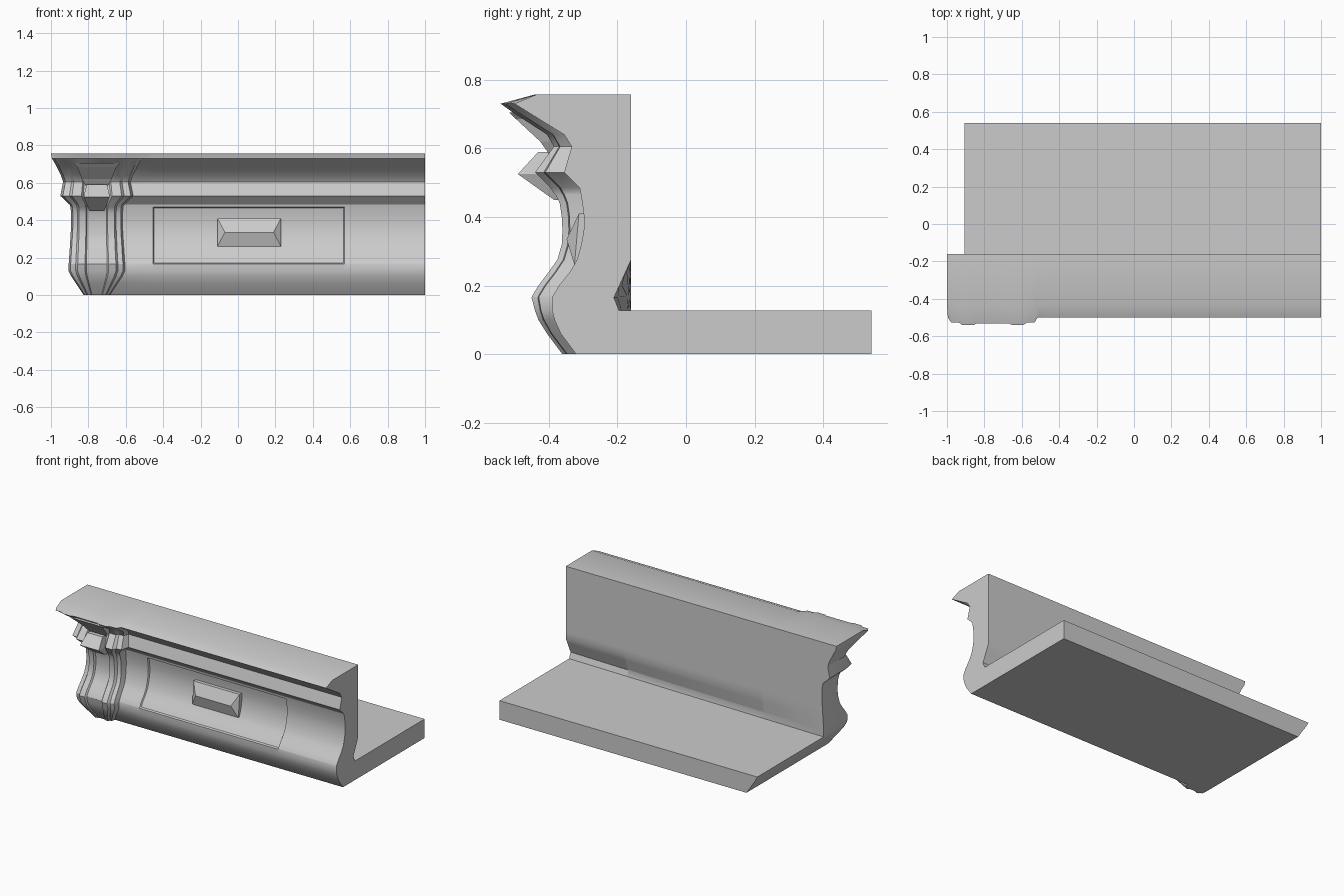
import bpy, bmesh

if "Cube" in bpy.data.objects:
    bpy.data.objects.remove(bpy.data.objects["Cube"])

CX = -0.755  # pilaster centre line

# Moulding rows: z, plain front y, pilaster front y, pilaster half width
ROWS = [
    (0, -.32, -.36, .07), (.06, -.365, -.405, .11), (.10, -.383, -.43, .137),
    (.127, -.39, -.44, .15), (.127, -.39, -.44, .15), (.165, -.39, -.45, .15),
    (.17, -.388, -.448, .15), (.20, -.37, -.43, .148), (.24, -.338, -.40, .145),
    (.275, -.318, -.375, .143), (.32, -.305, -.362, .14), (.36, -.298, -.36, .138),
    (.40, -.297, -.362, .138), (.44, -.302, -.368, .138), (.465, -.306, -.38, .14),
    (.47, -.307, -.385, .14), (.485, -.31, -.395, .147), (.53, -.355, -.44, .195),
    (.605, -.333, -.385, .18), (.64, -.355, -.405, .192), (.705, -.46, -.505, .225),
    (.73, -.50, -.54, .24), (.757, -.435, -.44, .245),
]


def make_object(name, bm, smooth=False):
    bmesh.ops.remove_doubles(bm, verts=bm.verts, dist=1e-5)
    bmesh.ops.recalc_face_normals(bm, faces=bm.faces)
    me = bpy.data.meshes.new(name)
    bm.to_mesh(me)
    bm.free()
    ob = bpy.data.objects.new(name, me)
    bpy.context.collection.objects.link(ob)
    if smooth:
        bpy.ops.object.select_all(action='DESELECT')
        bpy.context.view_layer.objects.active = ob
        ob.select_set(True)
        bpy.ops.object.shade_smooth_by_angle(angle=0.5)
    return ob


def back_y(i, z, x):
    # Base plate below, wall back above with an undercut that grows toward +x
    if i <= 3:
        return .54
    depth = 0
    if z < .275:
        depth = .035 if z < .13 else .05 * (.275 - z) / .11
    return -.16 - depth * max(0, (x + .9) / 1.9)


# Stations across the width: stepped pilaster, then the plain run with its sunk panel
half = [(1, 0), (.93, .65), (.75, .7), (.68, 1), (.42, 1), (.37, .8)]
stations = [('u', -u, t) for u, t in half] + [('u', u, t) for u, t in reversed(half)]
stations += [('x', x, 0) for x in (-.455, -.45, .565, .57, 1)]

bm = bmesh.new()
rings = []
for kind, s, t in stations:
    front, back = [], []
    for i, (z, ym, yp, h) in enumerate(ROWS):
        x = CX + s * h if kind == 'u' else s
        y = ym + (yp - ym) * t
        if kind == 'x' and -.452 < s < .568 and .168 < z < .468:
            y += .01
        front.append(bm.verts.new((x, y, z)))
        back.append(bm.verts.new((x, back_y(i, z, x), z)))
    rings.append((front, back))
n = len(ROWS)
for (f0, b0), (f1, b1) in zip(rings, rings[1:]):
    for i in range(n - 1):
        if i != 3:
            bm.faces.new((f0[i], f1[i], f1[i + 1], f0[i + 1]))
        bm.faces.new((b0[i], b0[i + 1], b1[i + 1], b1[i]))
    for i in (0, n - 1):
        bm.faces.new((f0[i], f1[i], b1[i], b0[i]))
for f, b in (rings[0], rings[-1]):
    for i in range(n - 1):
        if i != 3:
            bm.faces.new((f[i], f[i + 1], b[i + 1], b[i]))
make_object("moulded_rail", bm, smooth=True)


def stack(name, levels, cx, yback):
    # Loft of rectangles: z, half width, front y
    bm = bmesh.new()
    loops = [[bm.verts.new(p) for p in ((cx - w, yback, z), (cx - w, y, z),
                                        (cx + w, y, z), (cx + w, yback, z))]
             for z, w, y in levels]
    for a, b in zip(loops, loops[1:]):
        for k in range(4):
            bm.faces.new((a[k], a[(k + 1) % 4], b[(k + 1) % 4], b[k]))
    bm.faces.new(loops[0])
    bm.faces.new(loops[-1])
    return make_object(name, bm)


# Carved blocks on the pilaster
stack("pilaster_corbel", [(.45, .04, -.385), (.525, .07, -.49), (.59, .055, -.43)], CX, -.3)
stack("pilaster_keystone", [(.585, .06, -.40), (.62, .08, -.425), (.685, .105, -.495),
                            (.705, .125, -.515)], CX, -.3)

# Ridged block in the middle of the panel
bm = bmesh.new()
X0, X1, Z0, Z1 = -.11, .23, .26, .41
rear = [bm.verts.new(p) for p in ((X0, -.25, Z0), (X1, -.25, Z0), (X1, -.25, Z1), (X0, -.25, Z1))]
rim = [bm.verts.new(p) for p in ((X0, -.325, Z0), (X1, -.325, Z0), (X1, -.312, Z1), (X0, -.312, Z1))]
ridge = [bm.verts.new(p) for p in ((X0 + .04, -.348, .335), (X1 - .04, -.348, .335))]
bm.faces.new(rear)
for k in range(4):
    j = (k + 1) % 4
    bm.faces.new((rear[k], rear[j], rim[j], rim[k]))
bm.faces.new((rim[0], rim[1], ridge[1], ridge[0]))
bm.faces.new((rim[2], rim[3], ridge[0], ridge[1]))
bm.faces.new((rim[1], rim[2], ridge[1]))
bm.faces.new((rim[3], rim[0], ridge[0]))
make_object("panel_block", bm)
